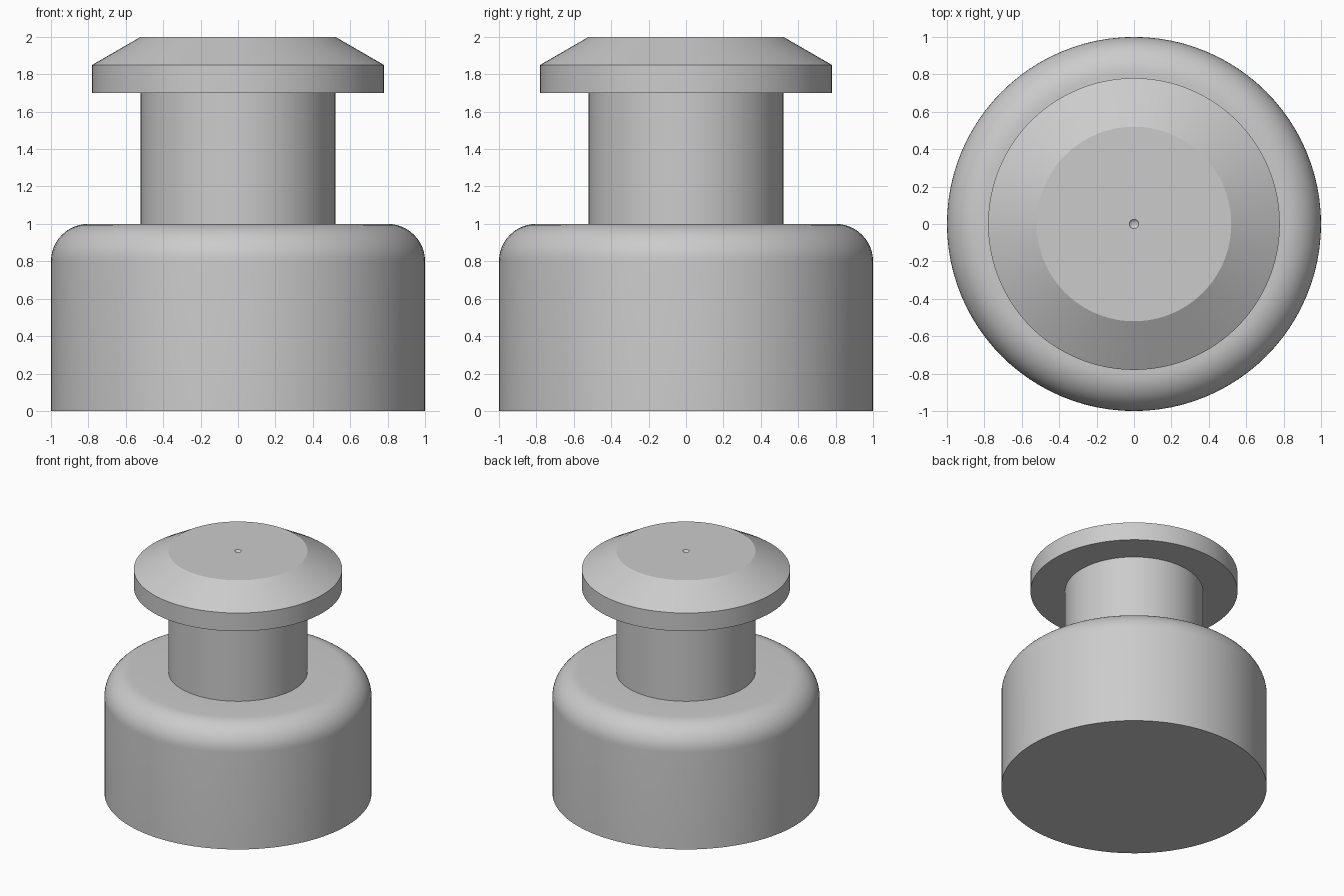
import bpy, bmesh, math

SEGMENTS = 96

cube = bpy.data.objects.get("Cube")
if cube:
    bpy.data.objects.remove(cube, do_unlink=True)

# Single plain grey finish
grey = bpy.data.materials.new("plain grey")
grey.use_nodes = True
colour = (0.6, 0.6, 0.6, 1)
grey.diffuse_color = colour
grey.node_tree.nodes["Principled BSDF"].inputs["Base Color"].default_value = colour


def lathe(name, profile):
    """Revolve (radius, height) points, listed bottom to top, around z."""
    bm = bmesh.new()
    verts = [bm.verts.new((r, 0, z)) for r, z in profile]
    edges = [bm.edges.new(pair) for pair in zip(verts, verts[1:])]
    bmesh.ops.spin(bm, geom=verts + edges, cent=(0, 0, 0), axis=(0, 0, 1),
                   angle=math.tau, steps=SEGMENTS, use_duplicate=False)
    bmesh.ops.remove_doubles(bm, verts=bm.verts, dist=1e-5)
    bmesh.ops.recalc_face_normals(bm, faces=bm.faces)
    # Open parts have no inside, so orient every face by its profile direction
    for face in bm.faces:
        c, n = face.calc_center_median(), face.normal
        if abs(n.z) < 0.01 and n.x * c.x + n.y * c.y < 0:
            bmesh.ops.reverse_faces(bm, faces=bm.faces)
            break
    mesh = bpy.data.meshes.new(name)
    bm.to_mesh(mesh)
    bm.free()
    mesh.materials.append(grey)
    obj = bpy.data.objects.new(name, mesh)
    bpy.context.collection.objects.link(obj)
    bpy.ops.object.select_all(action="DESELECT")
    obj.select_set(True)
    bpy.context.view_layer.objects.active = obj
    bpy.ops.object.shade_smooth_by_angle(angle=math.radians(25))
    return obj


NECK, RIM, ROUND = 0.52, 0.78, 0.2

# Wide base with a rounded shoulder
shoulder = [(1 - ROUND + ROUND * math.cos(a), 1 - ROUND + ROUND * math.sin(a))
            for a in (math.pi / 2 * i / 12 for i in range(13))]
lathe("base", [(0, 0), (1, 0)] + shoulder + [(NECK, 1)])

# Straight neck
lathe("neck", [(NECK, 1), (NECK, 1.7)])

# Flanged cap with a sloped edge and a tiny centre dimple
lathe("cap", [(NECK, 1.7), (RIM, 1.7), (RIM, 1.85), (NECK, 2),
              (0.025, 2), (0, 1.975)])
